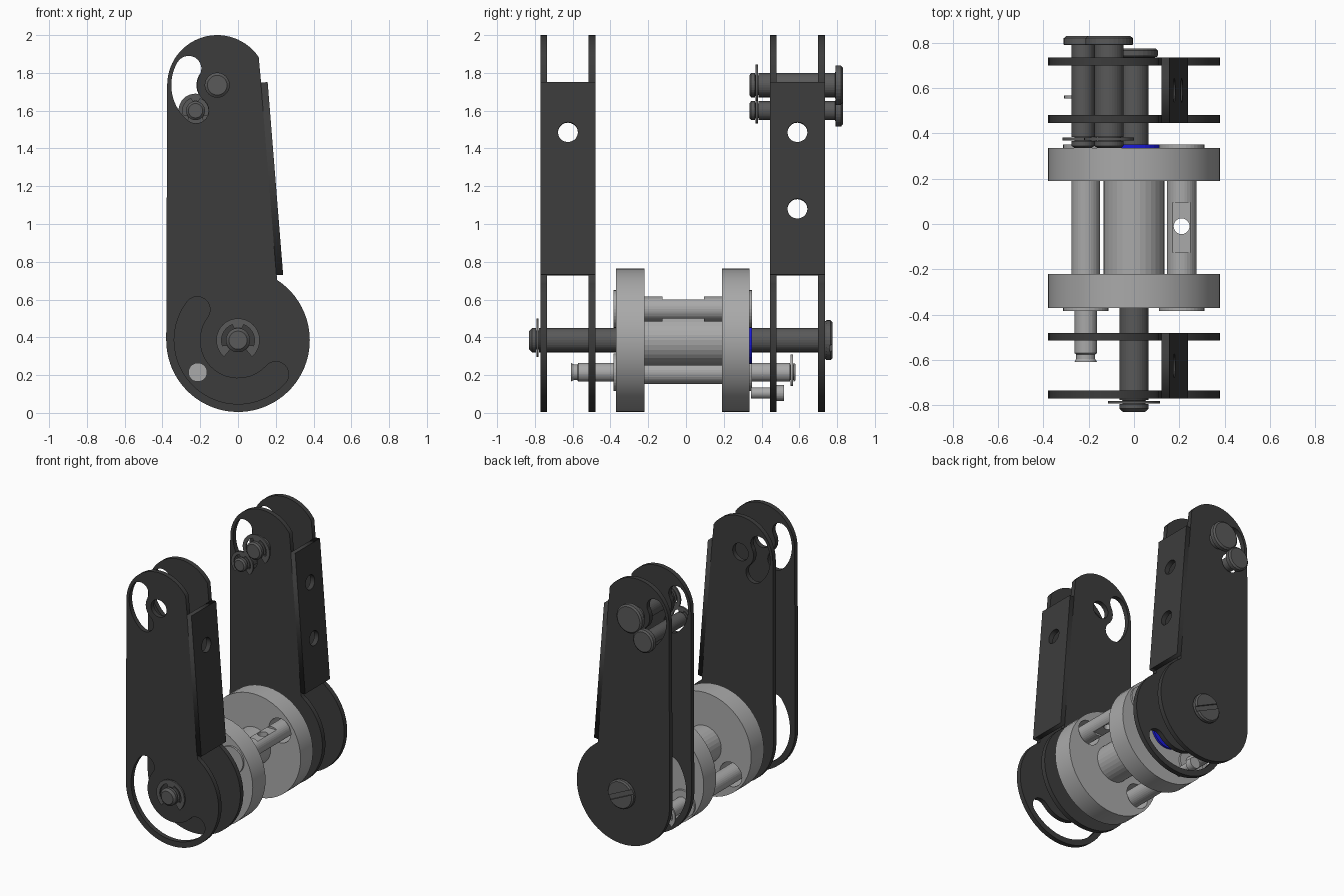
import bpy, bmesh
from math import sin, cos, radians, pi
from mathutils import Matrix, Vector

if "Cube" in bpy.data.objects:
    bpy.data.objects.remove(bpy.data.objects["Cube"])


def material(name, v, b=None):
    m = bpy.data.materials.new(name)
    m.diffuse_color = (v, v, v if b is None else b, 1)
    m.use_nodes = True
    m.node_tree.nodes["Principled BSDF"].inputs["Base Color"].default_value = m.diffuse_color
    return m


DARK = material("dark_steel", 0.045)
MID = material("pin_steel", 0.10)
LIGHT = material("light_steel", 0.40)
BLUE = material("blue", 0.01, 0.7)

AX, AZ = 0.0, 0.385          # main axle
PX, PZ = -0.11, 1.735        # upper pivot
LX, LZ = -0.225, 1.60        # upper locking pin
SX, SZ = -0.213, 0.215       # lower cross pin
RX, RZ = 0.21, 0.55          # flattened rod


def add(name, bm, mat):
    me = bpy.data.meshes.new(name)
    bmesh.ops.recalc_face_normals(bm, faces=bm.faces)
    bm.to_mesh(me)
    bm.free()
    ob = bpy.data.objects.new(name, me)
    bpy.context.collection.objects.link(ob)
    me.materials.append(mat)
    return ob


def arc(cx, cz, r, a0, a1, n=24):
    return [(cx + r * cos(radians(a0 + (a1 - a0) * i / n)),
             cz + r * sin(radians(a0 + (a1 - a0) * i / n))) for i in range(n + 1)]


def circle(cx, cz, r, n=32):
    return arc(cx, cz, r, 0, 360, n)[:-1]


def kidney(cx, cz, rc, hw, a0, a1):
    e0, e1 = arc(cx, cz, rc, a0, a1, 1)
    return (arc(cx, cz, rc + hw, a0, a1) + arc(*e1, hw, a1, a1 + 180, 10)[1:-1]
            + arc(cx, cz, rc - hw, a1, a0) + arc(*e0, hw, a0 + 180, a0 + 360, 10)[1:-1])


def sheet(name, loops, thick, matrix, mat):
    """Filled outline with holes, given a thickness and placed by a matrix."""
    cu = bpy.data.curves.new(name, 'CURVE')
    cu.dimensions, cu.fill_mode, cu.extrude = '2D', 'BOTH', thick / 2
    for loop in loops:
        sp = cu.splines.new('POLY')
        sp.points.add(len(loop) - 1)
        for p, (u, v) in zip(sp.points, loop):
            p.co = (u, v, 0, 1)
        sp.use_cyclic_u = True
    tmp = bpy.data.objects.new("tmp", cu)
    bpy.context.collection.objects.link(tmp)
    me = bpy.data.meshes.new_from_object(
        tmp.evaluated_get(bpy.context.evaluated_depsgraph_get()))
    bm = bmesh.new()
    bm.from_mesh(me)
    bpy.data.objects.remove(tmp)
    bpy.data.meshes.remove(me)
    bmesh.ops.remove_doubles(bm, verts=bm.verts, dist=1e-5)
    bm.transform(matrix)
    return add(name, bm, mat)


def upright(name, loops, y0, y1, mat):
    m = Matrix.Translation((0, (y0 + y1) / 2, 0)) @ Matrix.Rotation(pi / 2, 4, 'X')
    return sheet(name, loops, y1 - y0, m, mat)


def turned(name, x, z, prof, mat, n=32):
    """Round part along y from (y, radius) steps."""
    bm = bmesh.new()
    rings = [[bm.verts.new((px, y, pz)) for px, pz in circle(x, z, r, n)] for y, r in prof]
    for a, b in zip(rings, rings[1:]):
        for i in range(n):
            j = (i + 1) % n
            bm.faces.new((a[i], a[j], b[j], b[i]))
    bm.faces.new(rings[0])
    bm.faces.new(rings[-1])
    return add(name, bm, mat)


def cut(ob, cutter):
    cutter.hide_render = True
    md = ob.modifiers.new("cut", 'BOOLEAN')
    md.operation, md.solver, md.object = 'DIFFERENCE', 'EXACT', cutter
    bpy.context.view_layer.objects.active = ob
    bpy.ops.object.modifier_apply(modifier=md.name)
    bpy.data.objects.remove(cutter)


def box(name, c, s, rot=0):
    bm = bmesh.new()
    bmesh.ops.create_cube(bm, size=1)
    bm.transform(Matrix.Translation(c) @ Matrix.Rotation(rot, 4, 'Y') @ Matrix.Diagonal((*s, 1)))
    return add(name, bm, LIGHT)


def clip(name, x, z, y, R, mat):
    # retaining clip: open ring with three inner prongs
    inner = []
    for a0, a1, f in ((230, 205, .56), (200, 110, .76), (108, 72, .56), (70, -20, .76), (-25, -50, .56)):
        inner += arc(x, z, R * f, a0, a1, 8)
    upright(name, [arc(x, z, R, -50, 230, 32) + inner], y - .006, y + .006, mat)


# side plates of the two brackets
outline = (arc(AX, AZ, .38, 180, 417, 48) + [(.122, 1.75)] + arc(PX, PZ, .265, 34, 180, 28))
top_slot = kidney(PX, PZ, .175, .068, 150, 230)
low_slot = kidney(AX, AZ, .27, .068, 143, 318)
pivot_hole = circle(PX, PZ, .064)
for name, y0, slotted in (("front_outer_plate", -.77, True), ("front_inner_plate", -.515, False),
                          ("rear_inner_plate", .445, True), ("rear_outer_plate", .70, False)):
    loops = [outline, top_slot, pivot_hole] + ([low_slot] if slotted else [])
    upright(name, loops, y0, y0 + .035, DARK)

# sloping webs joining each pair of plates
low, high = Vector((.221, 0, .73)), Vector((.139, 0, 1.75))
up = (high - low).normalized()
side = Vector((0, 1, 0))
nrm = side.cross(up)
length = (high - low).length
for name, y0, y1, hy, hz in (("front_web", -.77, -.48, -.625, (1.485,)),
                             ("rear_web", .445, .735, .59, (1.485, 1.08))):
    m = Matrix((side, up, nrm)).transposed().to_4x4()
    m.translation = low
    holes = [circle(hy, (z - .73) / up.z, .053, 20) for z in hz]
    sheet(name, [[(y0, 0), (y1, 0), (y1, length), (y0, length)]] + holes, .036, m, DARK)

# spool: two drum discs with holes for the rods, and the core tube
for name, y0, y1 in (("front_drum", -.37, -.22), ("rear_drum", .19, .335)):
    upright(name, [circle(AX, AZ, .38, 48), circle(SX, SZ, .09), circle(RX, RZ, .09)], y0, y1, LIGHT)
turned("spool_core", AX, AZ, [(-.23, .135), (.20, .135)], LIGHT)
for label, x, z in (("pin", SX, SZ), ("rod", RX, RZ)):
    turned(f"front_{label}_flange", x, z, [(-.385, .10), (-.365, .10)], LIGHT)
    turned(f"rear_{label}_flange", x, z, [(.33, .10), (.35, .10)], LIGHT)

# flattened cross rod with a hole in its middle
rod = turned("cross_rod", RX, RZ, [(-.38, .065), (.345, .065)], LIGHT)
for s in (1, -1):
    cut(rod, box("flat_cutter", (RX, -.015, RZ + s * .101), (.2, .22, .1)))
bm = bmesh.new()
bmesh.ops.create_cone(bm, cap_ends=True, segments=20, radius1=.035, radius2=.035, depth=.4,
                      matrix=Matrix.Translation((RX, -.01, RZ)))
cut(rod, add("hole_cutter", bm, LIGHT))

# main axle, slotted head, blue washer
axle = turned("axle", AX, AZ, [(-.83, .048), (-.815, .064), (-.795, .064), (-.794, .05), (-.778, .05),
                               (-.777, .064), (.735, .064), (.736, .10), (.745, .106), (.765, .106),
                               (.775, .096)], MID)
cut(axle, box("slot_cutter", (AX, .78, AZ), (.3, .04, .035), radians(25)))
clip("axle_clip", AX, AZ, -.786, .115, MID)
turned("blue_washer", AX, AZ, [(.33, .125), (.35, .125)], BLUE)

# lower cross pin with sleeve and clip
turned("cross_pin", SX, SZ, [(-.61, .05), (-.595, .042), (-.575, .042), (-.57, .05), (.55, .05),
                             (.552, .04), (.568, .04), (.57, .05), (.58, .042)], LIGHT)
turned("pin_sleeve", SX, SZ, [(-.38, .063), (.345, .063)], LIGHT)
clip("cross_pin_clip", SX, SZ, .56, .095, LIGHT)
turned("stop_pin", -.10, .105, [(.345, .03), (.47, .03), (.471, .042), (.52, .042)], LIGHT)

# upper pivot and locking pin, with heads and clips
for name, x, z, r, head in (("pivot_pin", PX, PZ, .064, .105), ("locking_pin", LX, LZ, .05, .085)):
    turned(name, x, z, [(.335, r - .012), (.345, r), (.366, r), (.367, r - .012), (.383, r - .012),
                        (.384, r), (.79, r), (.791, head), (.82, head), (.83, head - .012)], MID)
    clip(name + "_clip", x, z, .375, head + .005, MID)
